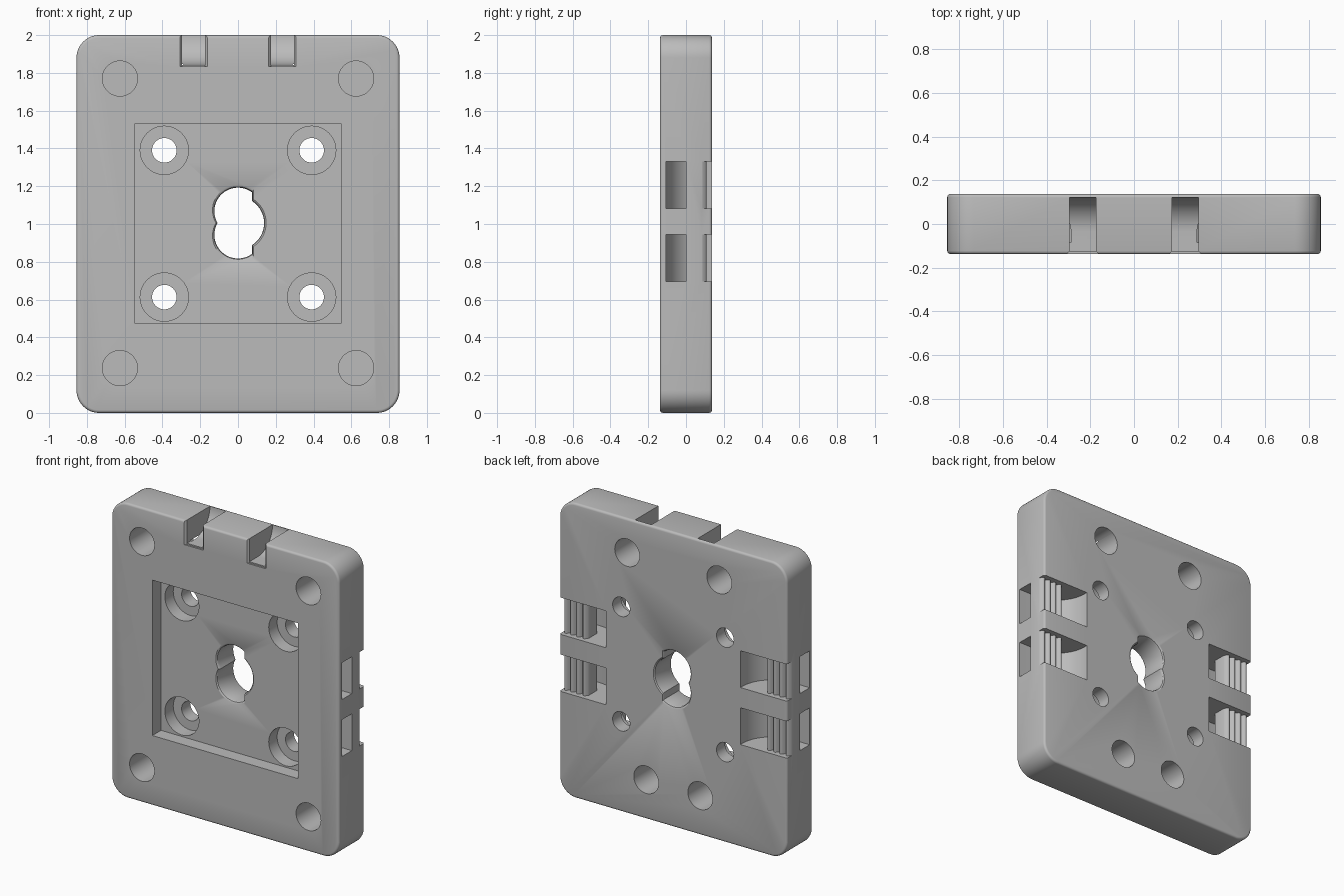
import bpy, bmesh
from math import sin, cos, pi, radians, asin

if "Cube" in bpy.data.objects:
    bpy.data.objects.remove(bpy.data.objects["Cube"], do_unlink=True)

grey = bpy.data.materials.new("mid grey")
grey.use_nodes = True
grey.diffuse_color = (0.5, 0.5, 0.5, 1)
grey.node_tree.nodes["Principled BSDF"].inputs["Base Color"].default_value = (0.5, 0.5, 0.5, 1)

T = 0.1375   # half thickness
MID = 1.0    # centre height


def arc(cu, cv, r, start, end, n=24):
    return [(cu + r * cos(radians(start + (end - start) * i / n)),
             cv + r * sin(radians(start + (end - start) * i / n))) for i in range(n + 1)]


def circle(cu, cv, r):
    return arc(cu, cv, r, 0, 360, 40)[:-1]


def rect(u0, u1, v0, v1):
    return [(u0, v0), (u1, v0), (u1, v1), (u0, v1)]


def loft(name, axis, sections):
    """Closed solid through matching outlines stacked along one axis."""
    place = {"x": lambda u, v, l: (l, u, v),
             "y": lambda u, v, l: (u, l, v),
             "z": lambda u, v, l: (u, v, l)}[axis]
    bm = bmesh.new()
    rings = [[bm.verts.new(place(u, v, level)) for u, v in pts] for level, pts in sections]
    for a, b in zip(rings, rings[1:]):
        n = len(a)
        for i in range(n):
            j = (i + 1) % n
            bm.faces.new((a[i], a[j], b[j], b[i]))
    bm.faces.new(rings[0])
    bm.faces.new(rings[-1])
    bmesh.ops.recalc_face_normals(bm, faces=bm.faces)
    mesh = bpy.data.meshes.new(name)
    bm.to_mesh(mesh)
    bm.free()
    mesh.materials.append(grey)
    ob = bpy.data.objects.new(name, mesh)
    bpy.context.collection.objects.link(ob)
    return ob


def prism(name, axis, pts, lo, hi):
    return loft(name, axis, [(lo, pts), (hi, pts)])


# rounded plate with softened rims
R, W = 0.12, 0.855
outline = (arc(W - R, 2 - R, R, 0, 90, 12) + arc(R - W, 2 - R, R, 90, 180, 12)
           + arc(R - W, R, R, 180, 270, 12) + arc(W - R, R, R, 270, 360, 12))
plate = prism("mounting_plate", "y", outline, -T, T)
bpy.context.view_layer.objects.active = plate
plate.select_set(True)
bevel = plate.modifiers.new("rim", "BEVEL")
bevel.width, bevel.segments = 0.015, 3
bevel.limit_method, bevel.angle_limit = "ANGLE", radians(60)
bpy.ops.object.modifier_apply(modifier="rim")


def cut(cutter):
    mod = plate.modifiers.new("cut", "BOOLEAN")
    mod.operation, mod.solver, mod.object = "DIFFERENCE", "EXACT", cutter
    bpy.ops.object.modifier_apply(modifier="cut")
    bpy.data.objects.remove(cutter, do_unlink=True)


# square front pocket
FLOOR = -0.045
cut(prism("pocket", "y", rect(-0.547, 0.547, 0.475, 1.53), -0.3, FLOOR))

# keyhole-like centre opening with flared rims
dz, r = 0.0625, 0.125
top_a = radians(53)
low, high = MID + 0.005 - dz, MID + 0.005 + dz
hole = (arc(0, MID + 0.005, 0.138, -57, 57) + arc(0, high, r, 53, 210)
        + arc(0, low, r, 150, 307))


def grown(k):
    return [(u * k, MID + (v - MID) * k) for u, v in hole]


cut(loft("centre_opening", "y", [(FLOOR - 0.04, grown(1.12)), (FLOOR, grown(1.08)),
                                 (FLOOR + 0.006, grown(1.025)), (FLOOR + 0.018, hole),
                                 (T - 0.018, hole), (T - 0.006, grown(1.025)),
                                 (T, grown(1.08)), (T + 0.04, grown(1.12))]))

for s in (-1, 1):
    # counterbored screw holes and blind front sockets
    for z in (0.613, 1.39):
        cut(prism("counterbore", "y", circle(s * 0.39, z, 0.128), -0.3, 0.045))
        cut(prism("screw_hole", "y", circle(s * 0.39, z, 0.065), -0.3, 0.3))
    for z in (0.237, 1.77):
        cut(prism("front_socket", "y", circle(s * 0.625, z, 0.093), -0.3, 0.085))
    # blind back sockets
    for x, z in ((0.346, 1.77), (0.203, 0.267)):
        cut(prism("back_socket", "y", circle(s * x, z, 0.093), -0.085, 0.3))

    # top slots with a floor that sweeps up towards the back
    a, b = s * 0.235 - 0.061, s * 0.235 + 0.061
    sweep = [(-0.3, 2.1), (-0.3, 1.843)] + arc(-0.035, 2.0, 0.157, 270, 360, 16) + [(0.122, 2.1)]
    cut(prism("top_slot", "x", sweep, a, b))
    lip = [(a - 0.016, -T - 0.004), (a, -T + 0.012), (b, -T + 0.012), (b + 0.016, -T - 0.004)]
    cut(prism("slot_lip", "z", lip, 1.835, 2.1))

    # cable channels: curved tunnel around a ribbed bridge
    ribs = []
    for i in range(49):
        t = i / 48
        ribs.append((W - 0.185 * t, 0.083 + 0.025 * abs(sin(4 * pi * t))))
    channel = ([(0.95, -0.105)] + arc(0.725, 0.115, 0.22, 270, 180, 16)
               + [(0.505, 0.3), (0.95, 0.3), (0.95, 0.083)] + ribs
               + [(0.67, 0.0), (0.95, 0.0)])
    channel = [(s * x, y) for x, y in channel]
    for z in (0.695, 1.082):
        cut(prism("cable_channel", "z", channel, z, z + 0.25))

bpy.ops.object.shade_smooth_by_angle(angle=radians(32))
